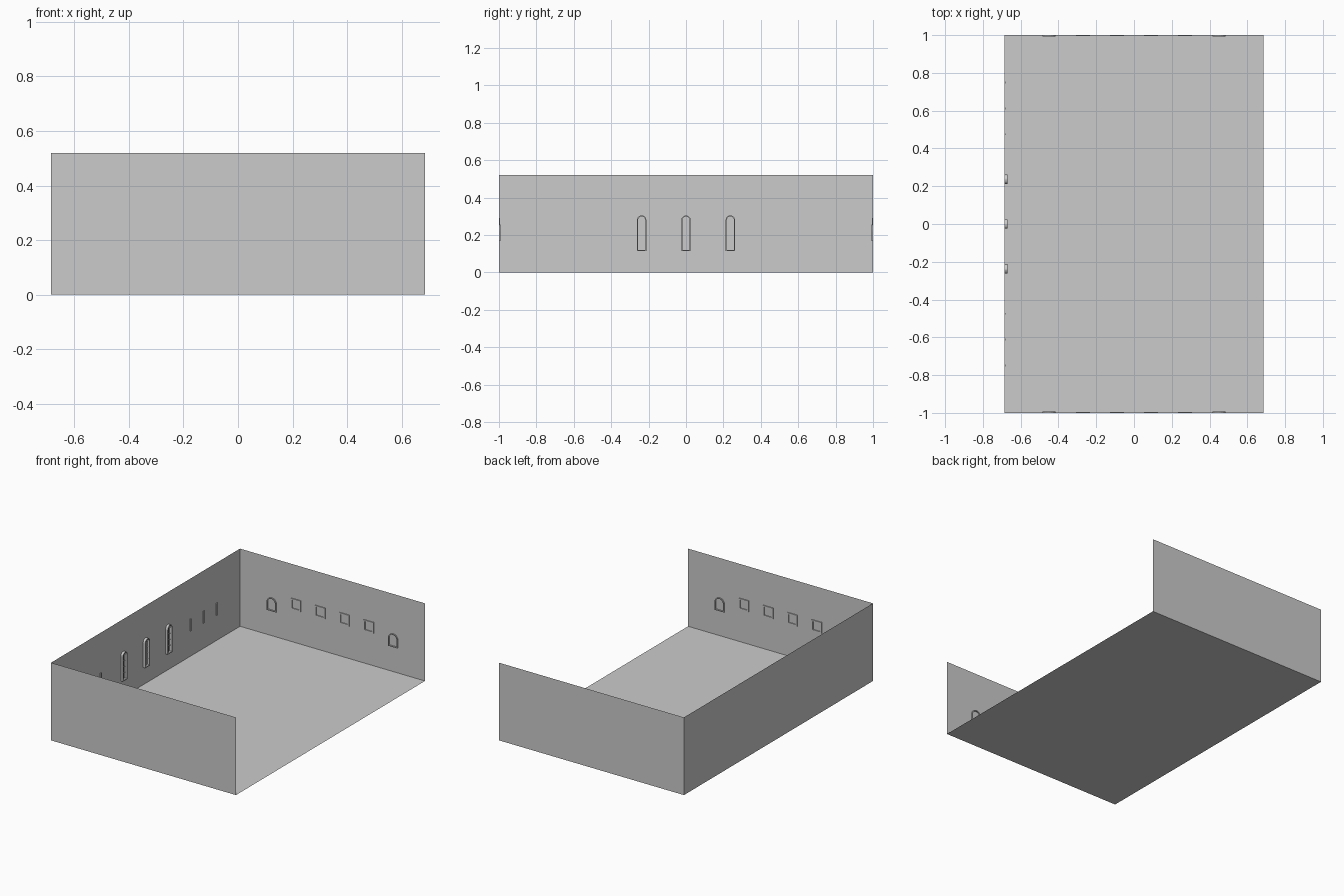
import bpy, bmesh, math
from mathutils import Vector

if "Cube" in bpy.data.objects:
    bpy.data.objects.remove(bpy.data.objects["Cube"])

HX, HY, H = 0.685, 1.0, 0.52


def finish(name, bm):
    bmesh.ops.recalc_face_normals(bm, faces=bm.faces)
    me = bpy.data.meshes.new(name)
    bm.to_mesh(me)
    bm.free()
    ob = bpy.data.objects.new(name, me)
    bpy.context.collection.objects.link(ob)
    return ob


def panel(name, corners):
    bm = bmesh.new()
    bm.faces.new([bm.verts.new(c) for c in corners])
    return finish(name, bm)


def outline(w, z0, z1, arched, inset=0.0, seg=10):
    """Closed window outline as (across, height) points."""
    r, b = w / 2 - inset, z0 + inset
    if not arched:
        return [(-r, b), (r, b), (r, z1 - inset), (-r, z1 - inset)]
    spring = z1 - w / 2
    arc = [(r * math.cos(math.pi * i / seg), spring + r * math.sin(math.pi * i / seg))
           for i in range(seg + 1)]
    return [(-r, b), (r, b)] + arc


def frame(name, place, w, z0, z1, t, depth, arched):
    """Frame ring standing out from a wall; place maps (across, out, height) to the room."""
    bm = bmesh.new()
    rings = []
    for inset, d in ((0, 0), (0, depth), (t, depth), (t, 0)):
        pts = outline(w, z0, z1, arched, inset)
        rings.append([bm.verts.new(place(u, d, v)) for u, v in pts])
    n = len(rings[0])
    for a, b in zip(rings[:3], rings[1:]):
        for i in range(n):
            j = (i + 1) % n
            bm.faces.new((a[i], a[j], b[j], b[i]))
    return finish(name, bm)


def bar(name, place, u0, u1, z0, z1, depth):
    bm = bmesh.new()
    vs = [bm.verts.new(place(u, d, z)) for u in (u0, u1) for d in (0, depth) for z in (z0, z1)]
    bmesh.ops.convex_hull(bm, input=vs)
    bmesh.ops.dissolve_limit(bm, angle_limit=0.01, verts=bm.verts, edges=bm.edges)
    return finish(name, bm)


def on_side(y):
    return lambda u, d, z: Vector((-HX + d, y + u, z))


def on_end(x, s):
    return lambda u, d, z: Vector((x + u, s * (HY - d), z))


# floor and three thin walls, the +x side stays open
panel("floor", [(-HX, -HY, 0), (HX, -HY, 0), (HX, HY, 0), (-HX, HY, 0)])
panel("side_wall", [(-HX, -HY, 0), (-HX, HY, 0), (-HX, HY, H), (-HX, -HY, H)])
for s, label in ((-1, "front"), (1, "back")):
    panel(label + "_wall", [(-HX, s * HY, 0), (HX, s * HY, 0), (HX, s * HY, H), (-HX, s * HY, H)])
    # two arched niches at the ends, four square picture frames between
    for x in (-0.45, 0.45):
        frame(label + "_niche_frame", on_end(x, s), 0.07, 0.167, 0.255, 0.006, 0.007, True)
    for x in (-0.27, -0.09, 0.09, 0.27):
        frame(label + "_square_frame", on_end(x, s), 0.074, 0.218, 0.292, 0.01, 0.006, False)

# tall arched windows with glazing bars
for y in (-0.237, 0, 0.237):
    p = on_side(y)
    frame("tall_window_frame", p, 0.05, 0.115, 0.305, 0.006, 0.016, True)
    bar("window_mullion", p, -0.0015, 0.0015, 0.121, 0.299, 0.005)
    for z in (0.16, 0.2, 0.24, 0.28):
        bar("window_crossbar", p, -0.019, 0.019, z - 0.0015, z + 0.0015, 0.005)

# narrow wall lights
for s in (-1, 1):
    for y in (0.475, 0.612, 0.75):
        bar("wall_light", on_side(s * y), -0.005, 0.005, 0.17, 0.252, 0.005)
